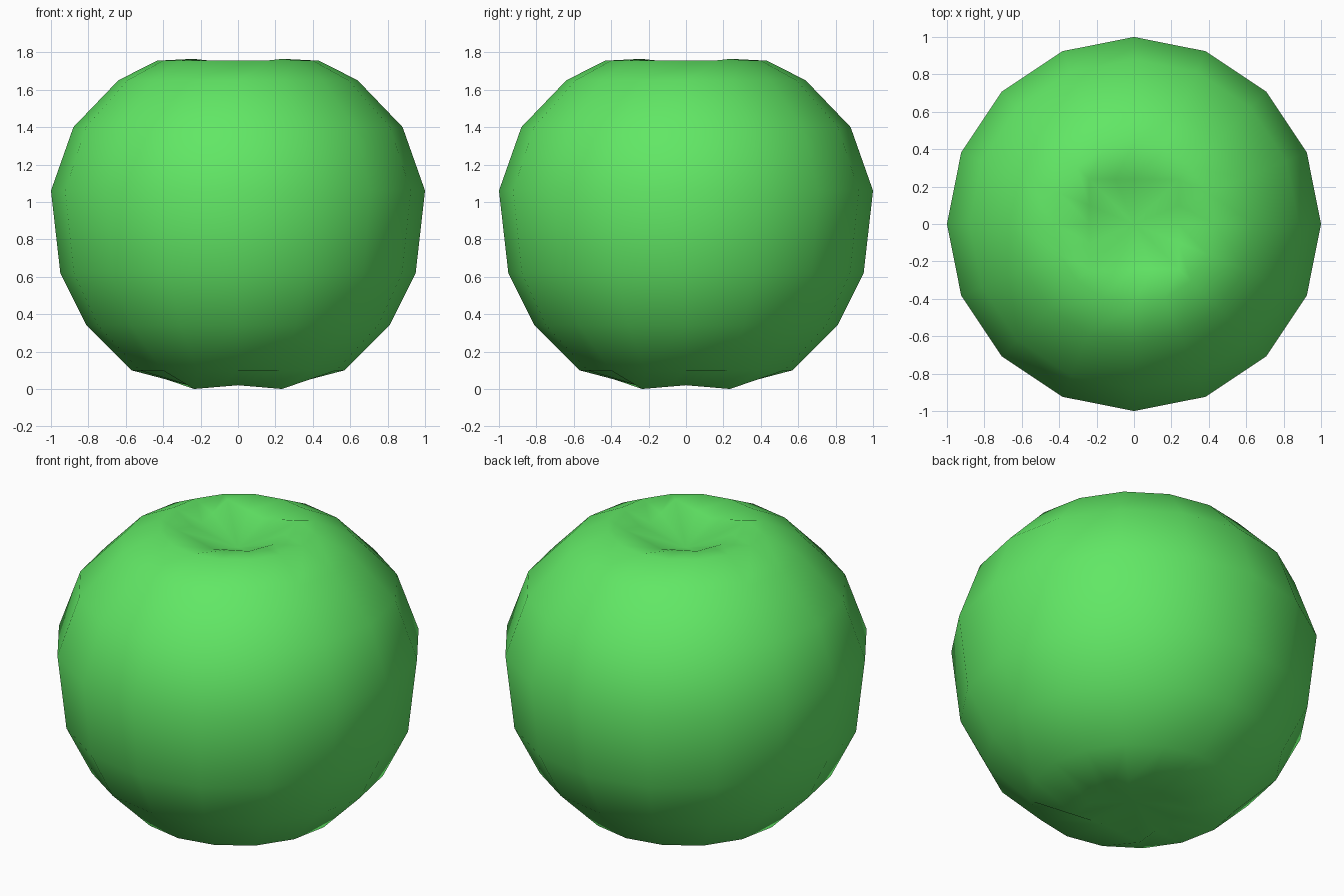
import bpy, bmesh
from math import cos, sin, pi

if "Cube" in bpy.data.objects:
    bpy.data.objects.remove(bpy.data.objects["Cube"])

SIDES = 16

# (radius, height) from the bottom to the top
body = [(0.57, 0.10), (0.81, 0.34), (0.95, 0.62), (1.0, 1.06),
        (0.88, 1.40), (0.64, 1.65), (0.43, 1.757)]

bm = bmesh.new()


def round_ring(r, z):
    return [bm.verts.new((r * cos(2 * pi * i / SIDES), r * sin(2 * pi * i / SIDES), z))
            for i in range(SIDES)]


def square_ring(half, z_mid, z_corner):
    """Square lip of a dimple: edge middles sit at z_mid, corners at z_corner."""
    ring = []
    for i in range(SIDES):
        c, s = cos(2 * pi * i / SIDES), sin(2 * pi * i / SIDES)
        k = half / max(abs(c), abs(s))
        t = min(abs(c), abs(s)) / max(abs(c), abs(s))
        ring.append(bm.verts.new((k * c, k * s, z_mid + (z_corner - z_mid) * t)))
    return ring


# Skin of the fruit, with a four-lobed base and top dimple
rings = [square_ring(0.235, 0.02, 0.0)]
rings += [round_ring(r, z) for r, z in body]
rings.append(square_ring(0.24, 1.715, 1.765))

for low, high in zip(rings, rings[1:]):
    for i in range(SIDES):
        j = (i + 1) % SIDES
        bm.faces.new((low[i], low[j], high[j], high[i]))

# Dimple centres
for ring, z in ((rings[0], 0.07), (rings[-1], 1.63)):
    centre = bm.verts.new((0, 0, z))
    for i in range(SIDES):
        bm.faces.new((ring[i], ring[(i + 1) % SIDES], centre))

bmesh.ops.recalc_face_normals(bm, faces=bm.faces)
for f in bm.faces:
    f.smooth = True

mesh = bpy.data.meshes.new("apple")
bm.to_mesh(mesh)
bm.free()
apple = bpy.data.objects.new("apple", mesh)
bpy.context.collection.objects.link(apple)

# Green skin
skin = bpy.data.materials.new("green_skin")
skin.diffuse_color = (0.12, 0.8, 0.13, 1)
skin.use_nodes = True
skin.node_tree.nodes["Principled BSDF"].inputs["Base Color"].default_value = skin.diffuse_color
mesh.materials.append(skin)
